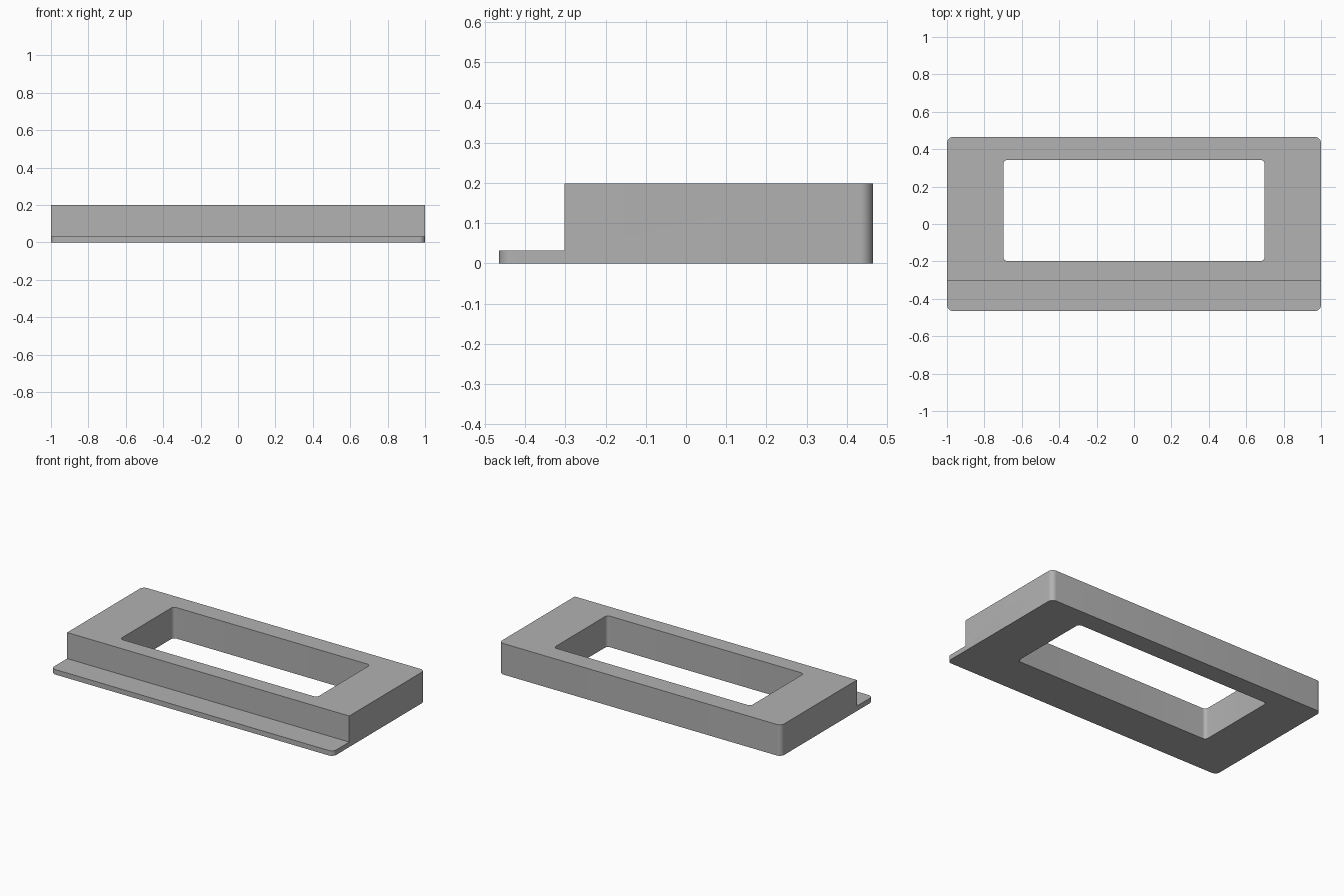
import bpy, bmesh, math

if "Cube" in bpy.data.objects:
    bpy.data.objects.remove(bpy.data.objects["Cube"])

HALF_X, HALF_Y = 1.0, 0.465
HEIGHT, LIP_HEIGHT, STEP_Y = 0.199, 0.032, -0.302


def rounded_rect(x0, x1, y0, y1, r, steps=8):
    """Outline of a rectangle with rounded corners, counter-clockwise."""
    corners = [(x1 - r, y1 - r), (x0 + r, y1 - r), (x0 + r, y0 + r), (x1 - r, y0 + r)]
    points = []
    for i, (cx, cy) in enumerate(corners):
        for s in range(steps + 1):
            a = math.pi / 2 * (i + s / steps)
            points.append((cx + r * math.cos(a), cy + r * math.sin(a)))
    return points


def prism(name, outline, z0, z1):
    """Extrude an outline from z0 to z1."""
    bm = bmesh.new()
    base = bm.faces.new([bm.verts.new((x, y, z0)) for x, y in outline])
    ext = bmesh.ops.extrude_face_region(bm, geom=[base])
    top = [v for v in ext["geom"] if isinstance(v, bmesh.types.BMVert)]
    bmesh.ops.translate(bm, vec=(0, 0, z1 - z0), verts=top)
    bmesh.ops.recalc_face_normals(bm, faces=bm.faces)
    mesh = bpy.data.meshes.new(name)
    bm.to_mesh(mesh)
    bm.free()
    obj = bpy.data.objects.new(name, mesh)
    bpy.context.collection.objects.link(obj)
    return obj


# Rounded block that becomes the frame
frame = prism("frame", rounded_rect(-HALF_X, HALF_X, -HALF_Y, HALF_Y, 0.032), 0, HEIGHT)
grey = bpy.data.materials.new("grey")
grey.diffuse_color = (0.445, 0.445, 0.445, 1)
grey.use_nodes = True
grey.node_tree.nodes["Principled BSDF"].inputs["Base Color"].default_value = grey.diffuse_color
frame.data.materials.append(grey)

# Window opening, and the step that leaves a thin lip along the front
opening = prism("opening_cutter", rounded_rect(-0.698, 0.698, -0.198, 0.343, 0.022), -0.1, 0.3)
step = prism("step_cutter", [(-1.2, -0.7), (1.2, -0.7), (1.2, STEP_Y), (-1.2, STEP_Y)],
             LIP_HEIGHT, 0.3)

bpy.context.view_layer.objects.active = frame
frame.select_set(True)
for cutter in (opening, step):
    cutter.hide_render = True
    mod = frame.modifiers.new(cutter.name, "BOOLEAN")
    mod.operation = "DIFFERENCE"
    mod.solver = "EXACT"
    mod.object = cutter
    bpy.ops.object.modifier_apply(modifier=mod.name)
    bpy.data.objects.remove(cutter)

# Smooth corners, sharp edges elsewhere
bpy.ops.object.shade_smooth_by_angle(angle=math.radians(30))
